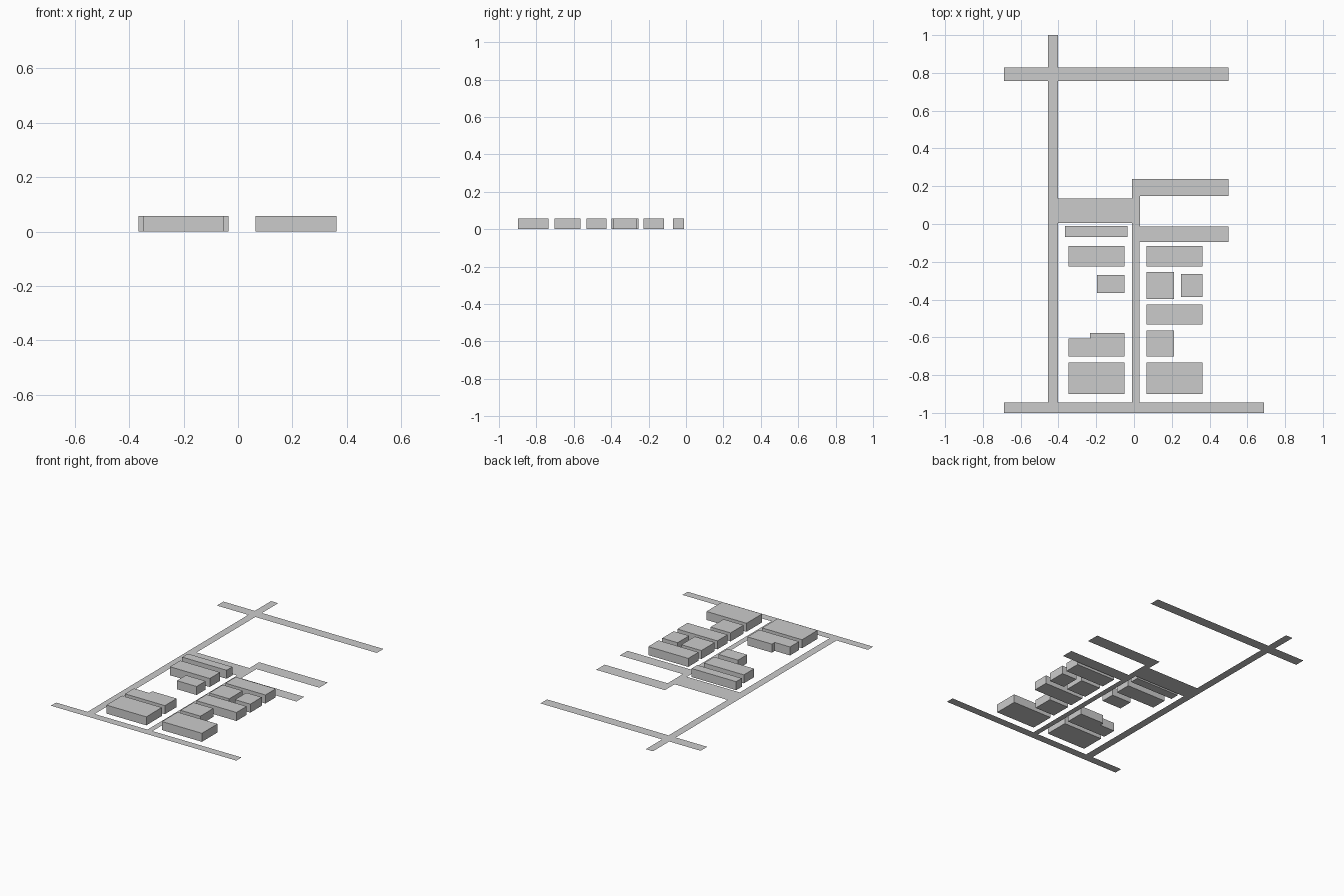
import bpy, bmesh

if "Cube" in bpy.data.objects:
    bpy.data.objects.remove(bpy.data.objects["Cube"])

HEIGHT = 0.057


def make(name, outline, height=0.0):
    """Flat polygon from an outline, raised to a closed block if height is given."""
    bm = bmesh.new()
    face = bm.faces.new([bm.verts.new((x, y, 0)) for x, y in outline])
    face.normal_update()
    if height:
        top = bmesh.ops.extrude_face_region(bm, geom=[face], use_keep_orig=True)
        verts = [g for g in top["geom"] if isinstance(g, bmesh.types.BMVert)]
        bmesh.ops.translate(bm, verts=verts, vec=(0, 0, height))
        bmesh.ops.recalc_face_normals(bm, faces=bm.faces)
    mesh = bpy.data.meshes.new(name)
    bm.to_mesh(mesh)
    bm.free()
    bpy.context.collection.objects.link(bpy.data.objects.new(name, mesh))


def rect(x0, x1, y0, y1):
    return [(x0, y0), (x1, y0), (x1, y1), (x0, y1)]


# Flat roads and paved yard at ground level, butted together without overlap
roads = {
    "front_road": (-0.688, 0.688, -1.0, -0.945),
    "west_road": (-0.455, -0.402, -0.945, 1.0),
    "back_road_west": (-0.688, -0.455, 0.758, 0.828),
    "back_road_east": (-0.402, 0.5, 0.758, 0.828),
    "yard": (-0.402, -0.01, 0.004, 0.135),
    "middle_road_south": (-0.01, 0.028, -0.945, -0.013),
    "middle_road_north": (-0.01, 0.033, -0.013, 0.148),
    "upper_branch_road": (-0.01, 0.5, 0.148, 0.238),
    "lower_branch_road": (0.028, 0.5, -0.095, -0.013),
}
for name, r in roads.items():
    make(name, rect(*r))

# Rectangular building blocks
WEST, EAST = (-0.347, -0.051), (0.065, 0.362)
buildings = {
    "west_long_building": (-0.365, -0.035, -0.07, -0.01),
    "west_back_building": (*WEST, -0.226, -0.117),
    "west_small_building": (-0.197, -0.051, -0.366, -0.27),
    "west_front_building": (*WEST, -0.899, -0.734),
    "east_back_building": (*EAST, -0.226, -0.117),
    "east_square_building": (0.065, 0.213, -0.397, -0.255),
    "east_small_building": (0.248, 0.362, -0.387, -0.265),
    "east_middle_building": (*EAST, -0.533, -0.425),
    "east_half_building": (0.065, 0.213, -0.702, -0.565),
    "east_front_building": (*EAST, -0.899, -0.734),
}
for name, r in buildings.items():
    make(name, rect(*r), HEIGHT)

# Notched building
make("west_notched_building",
     [(-0.347, -0.702), (-0.051, -0.702), (-0.051, -0.577),
      (-0.233, -0.577), (-0.233, -0.607), (-0.347, -0.607)], HEIGHT)
